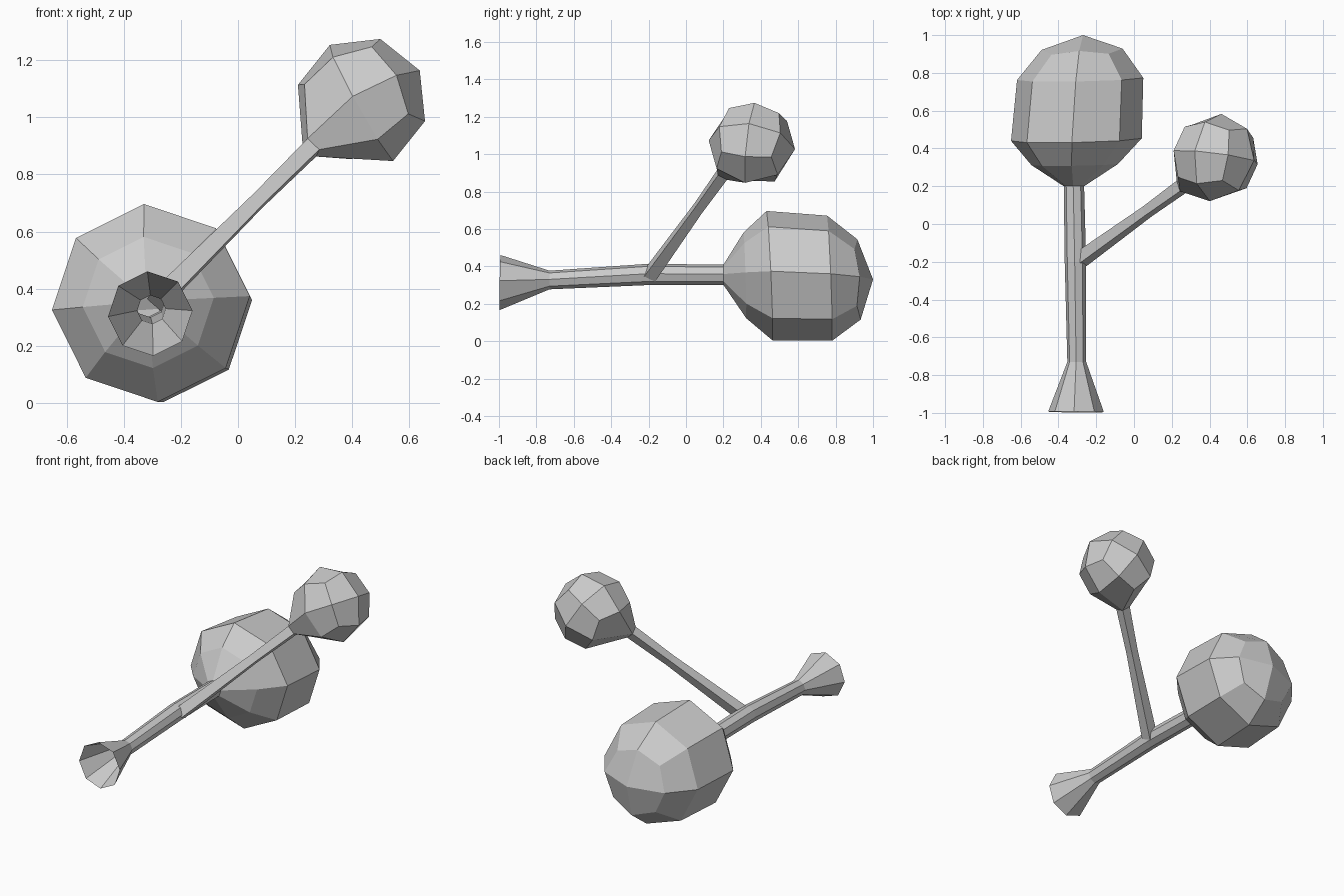
import bpy, bmesh, math
from mathutils import Vector, Matrix

if "Cube" in bpy.data.objects:
    bpy.data.objects.remove(bpy.data.objects["Cube"], do_unlink=True)

grey = bpy.data.materials.new("plain grey")
grey.use_nodes = True
colour = (0.6, 0.6, 0.6, 1)
grey.diffuse_color = colour
grey.node_tree.nodes["Principled BSDF"].inputs["Base Color"].default_value = colour


def finish(bm, name):
    mesh = bpy.data.meshes.new(name)
    bm.to_mesh(mesh)
    bm.free()
    mesh.materials.append(grey)
    obj = bpy.data.objects.new(name, mesh)
    bpy.context.collection.objects.link(obj)
    return obj


SIDES = 8
TWIST = math.radians(4)


def ring(bm, centre, radius, shear=0.0, corner_drop=0.0):
    """Octagonal ring around y; shear leans it, corner_drop pulls in odd corners."""
    verts = []
    for k in range(SIDES):
        a = TWIST + k * math.tau / SIDES
        dx, dz = radius * math.cos(a), radius * math.sin(a)
        dy = shear * (dx / 2 - dz) - corner_drop * (k % 2)
        verts.append(bm.verts.new(Vector(centre) + Vector((dx, dy, dz))))
    return verts


# Hollow flared tube running into the large bulb: centre, radius, shear
profile = [
    ((-0.307, -0.995, 0.313), 0.148, -0.02),
    ((-0.303, -0.73, 0.327), 0.05, 0),
    ((-0.31, -0.2, 0.357), 0.057, 0),
    ((-0.318, 0.2, 0.355), 0.054, 0),
    ((-0.314, 0.315, 0.352), 0.23, 0.03),
    ((-0.305, 0.447, 0.35), 0.347, 0.045),
    ((-0.285, 0.768, 0.337), 0.335, 0.04),
]
bm = bmesh.new()
rings = [ring(bm, *p) for p in profile]
rings.append(ring(bm, (-0.275, 0.925, 0.33), 0.215, 0.04, 0.02))
for a, b in zip(rings, rings[1:]):
    for k in range(SIDES):
        n = (k + 1) % SIDES
        bm.faces.new((a[k], a[n], b[n], b[k]))
# Bulb end: four quads meeting at the tip
tip = bm.verts.new((-0.27, 1.0, 0.33))
last = rings[-1]
for k in range(0, SIDES, 2):
    bm.faces.new((last[k], last[k + 1], last[(k + 2) % SIDES], tip))
bmesh.ops.recalc_face_normals(bm, faces=bm.faces)
finish(bm, "flared_tube_and_large_bulb")

# Small bulb: a rounded cube with one face drawn out into the branch
centre = Vector((0.432, 0.352, 1.05))
branch_end = Vector((0.255, 0.2, 0.895))
branch_mid = Vector((0.07, 0.066, 0.71))
branch_root = Vector((-0.285, -0.19, 0.355))
axis = (branch_root - branch_end).normalized()

g = Vector((-0.13, -0.98, 0.1)).normalized()
f = Vector((-0.83, 0.05, -0.46))
f = (f - f.dot(g) * g).normalized()
h = g.cross(f)
frame = Matrix((g, f, h)).transposed()

bm = bmesh.new()
bmesh.ops.create_cube(bm, size=2)
bmesh.ops.subdivide_edges(bm, edges=bm.edges[:], cuts=1, use_grid_fill=True)
for v in bm.verts:
    v.co = centre + frame @ v.co.normalized() * 0.234
bm.normal_update()
face = max(bm.faces, key=lambda q: (q.calc_center_median() - centre).dot(axis))


def place(verts, at, radius):
    """Gather the corners into a small section across the branch."""
    mid = sum((v.co for v in verts), Vector()) / len(verts)
    for v in verts:
        d = v.co - mid
        v.co = at + (d - d.dot(axis) * axis).normalized() * radius


place(face.verts, branch_end, 0.042)
for at, radius in ((branch_mid, 0.036), (branch_root, 0.048)):
    old = face
    made = bmesh.ops.extrude_face_region(bm, geom=[old])["geom"]
    face = next(e for e in made if isinstance(e, bmesh.types.BMFace))
    if old.is_valid:
        bm.faces.remove(old)
    place(face.verts, at, radius)
bmesh.ops.recalc_face_normals(bm, faces=bm.faces)
finish(bm, "small_bulb_and_branch")
